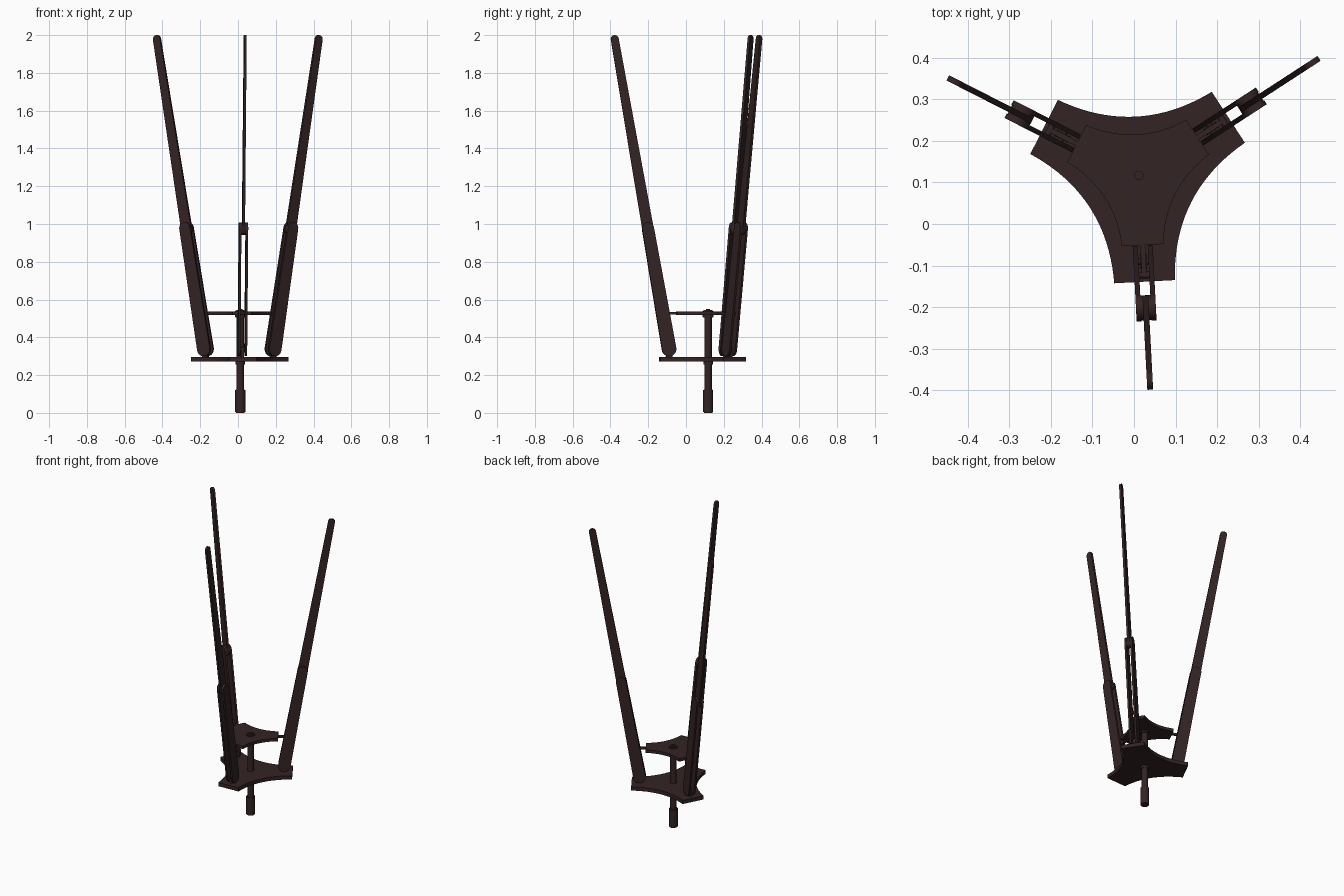
import bpy, bmesh
from math import sin, cos, pi, radians, atan2
from mathutils import Matrix, Vector

if "Cube" in bpy.data.objects:
    bpy.data.objects.remove(bpy.data.objects["Cube"])

CENTRE = Vector((0.012, 0.117, 0))
ANGLES = {"front": -87, "back_left": 33, "back_right": 153}

brown = bpy.data.materials.new("dark brown")
brown.use_nodes = True
COLOUR = (0.033, 0.017, 0.017, 1)
brown.diffuse_color = COLOUR
brown.node_tree.nodes["Principled BSDF"].inputs["Base Color"].default_value = COLOUR


def finish(name, bm, matrix):
    bm.transform(Matrix.Translation(CENTRE) @ matrix)
    bmesh.ops.recalc_face_normals(bm, faces=bm.faces)
    mesh = bpy.data.meshes.new(name)
    bm.to_mesh(mesh)
    bm.free()
    mesh.materials.append(brown)
    obj = bpy.data.objects.new(name, mesh)
    bpy.context.collection.objects.link(obj)
    bpy.ops.object.select_all(action="DESELECT")
    obj.select_set(True)
    bpy.context.view_layer.objects.active = obj
    bpy.ops.object.shade_smooth_by_angle(angle=radians(35))


def prism(name, outline, low, high, matrix=Matrix()):
    """Extrude a flat outline between two heights."""
    bm = bmesh.new()
    face = bm.faces.new([bm.verts.new((x, y, low)) for x, y in outline])
    new = bmesh.ops.extrude_face_region(bm, geom=[face])["geom"]
    verts = [v for v in new if isinstance(v, bmesh.types.BMVert)]
    bmesh.ops.translate(bm, verts=verts, vec=(0, 0, high - low))
    finish(name, bm, matrix)


def cylinder(name, radius, length, matrix, bevel=0):
    bm = bmesh.new()
    bmesh.ops.create_cone(bm, cap_ends=True, segments=32, radius1=radius,
                          radius2=radius, depth=length)
    if bevel:
        rims = [e for e in bm.edges if abs(e.verts[0].co.z - e.verts[1].co.z) < 1e-5]
        bmesh.ops.bevel(bm, geom=rims, offset=bevel, segments=2, affect="EDGES")
    finish(name, bm, matrix)


def upright(name, radius, low, high, bevel=0):
    cylinder(name, radius, high - low, Matrix.Translation((0, 0, (low + high) / 2)), bevel)


def capsule(a, b, ra, rb, steps=12):
    """Tapered bar outline with round ends."""
    heading = atan2(b[1] - a[1], b[0] - a[0])
    points = []
    for (x, y), r, start in ((a, ra, heading + pi / 2), (b, rb, heading - pi / 2)):
        for i in range(steps + 1):
            t = start + pi * i / steps
            points.append((x + r * cos(t), y + r * sin(t)))
    return points


def star_plate(name, reach, half_width, sag, low, high, steps=20):
    """Three-armed plate with concave sides."""
    outline = []
    for angle in ANGLES.values():
        a, b = radians(angle), radians(angle + 120)
        start = Vector((reach * cos(a) - half_width * sin(a), reach * sin(a) + half_width * cos(a)))
        end = Vector((reach * cos(b) + half_width * sin(b), reach * sin(b) - half_width * cos(b)))
        inward = -(start + end).normalized()
        for i in range(steps + 1):
            t = i / steps
            outline.append(start.lerp(end, t) + inward * sag * 4 * t * (1 - t))
    prism(name, outline, low, high)


# Plates
star_plate("lower_plate", 0.256, 0.073, 0.05, 0.272, 0.297)
star_plate("upper_plate", 0.168, 0.05, 0.029, 0.517, 0.537)

# Central column, knob and collars
upright("column", 0.02, 0.1, 0.54)
upright("knob", 0.027, 0, 0.125, 0.004)
upright("lower_collar", 0.025, 0.255, 0.272)
upright("upper_plate_hub", 0.029, 0.505, 0.543, 0.003)
upright("column_ring", 0.02, 0.54, 0.546)
upright("column_tip", 0.011, 0.54, 0.55)

# Legs: a pair of rails hinged to the plate, with a sliding bar between them
FOOT, TIP = Vector((0.207, 0.338)), Vector((0.495, 1.979))
R_FOOT, R_TIP = 0.038, 0.021


def along(z):
    t = (z - FOOT.y) / (TIP.y - FOOT.y)
    return FOOT.lerp(TIP, t), R_FOOT + (R_TIP - R_FOOT) * t


for side, angle in ANGLES.items():
    turn = Matrix.Rotation(radians(angle), 4, "Z")
    stand = turn @ Matrix.Rotation(pi / 2, 4, "X")
    top, r_top = along(0.978)
    rail = capsule(FOOT, top, R_FOOT, r_top)
    for label, s in (("left", -1), ("right", 1)):
        prism(f"{side}_leg_{label}_rail", rail, s * 0.018 - 0.006, s * 0.018 + 0.006, stand)
    prism(f"{side}_leg_bar", capsule(top, TIP, r_top - 0.001, R_TIP), -0.007, 0.007, stand)
    low, r_low = along(0.97)
    prism(f"{side}_leg_clamp", capsule(low, top, r_low - 0.002, r_top - 0.002), -0.013, 0.013, stand)

    # Hinge lug, pivot pins and spreader strut
    lug = [(FOOT.x - 0.018, 0.29), (FOOT.x + 0.018, 0.29),
           (FOOT.x + 0.012, 0.35), (FOOT.x - 0.012, 0.35)]
    prism(f"{side}_hinge_lug", lug, -0.008, 0.008, stand)
    joint, _ = along(0.527)
    for label, p in (("hinge", FOOT), ("strut", joint)):
        cylinder(f"{side}_{label}_pin", 0.008, 0.044, stand @ Matrix.Translation((p.x, p.y, 0)))
    strut = capsule((0.15, 0.527), joint, 0.007, 0.007)
    prism(f"{side}_strut", strut, -0.006, 0.006, stand)
